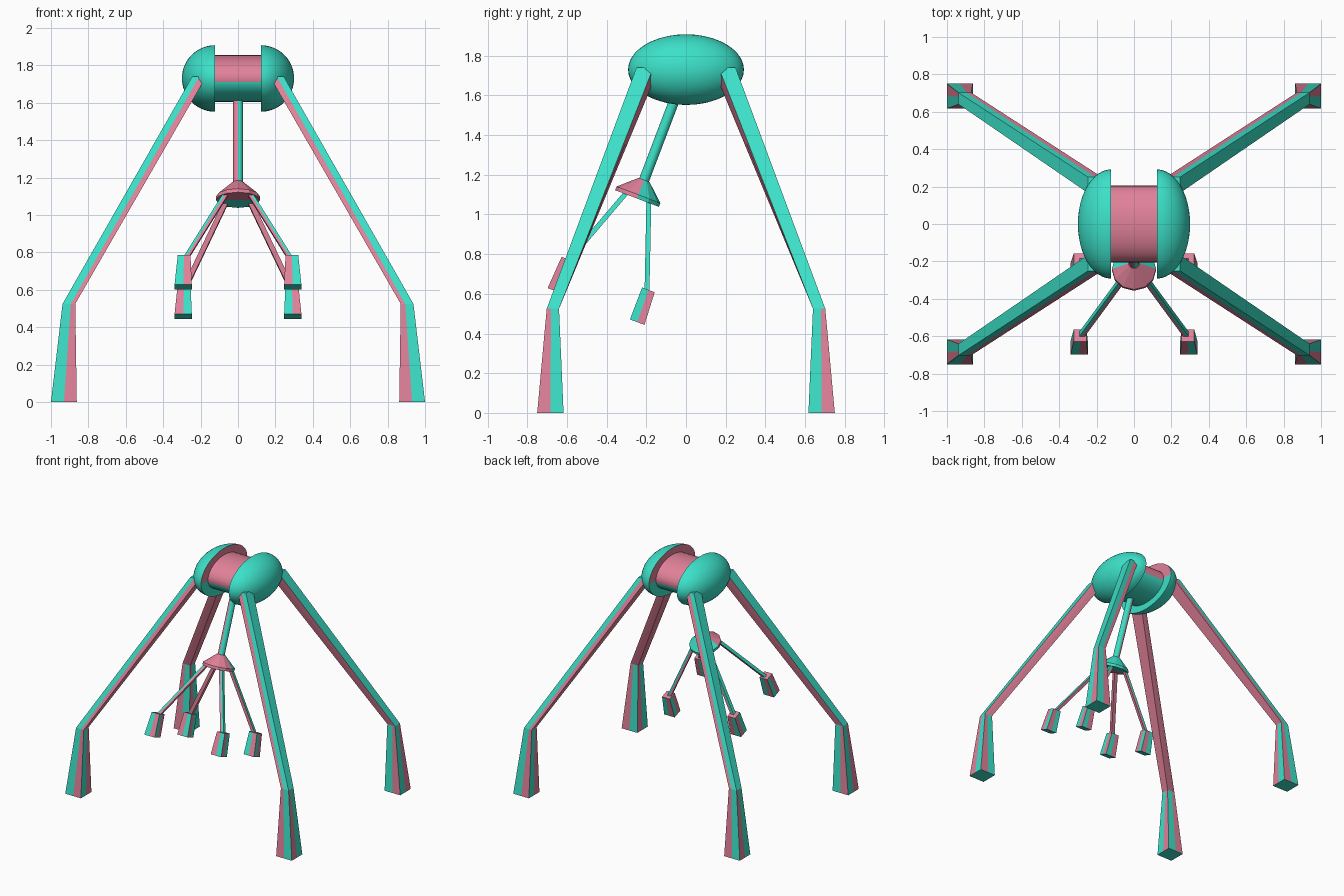
import bpy, bmesh, math
from mathutils import Matrix

if "Cube" in bpy.data.objects:
    bpy.data.objects.remove(bpy.data.objects["Cube"])

HEAD_Z = 1.73


def material(name, rgb):
    m = bpy.data.materials.new(name)
    m.diffuse_color = (*rgb, 1)
    m.use_nodes = True
    m.node_tree.nodes["Principled BSDF"].inputs["Base Color"].default_value = m.diffuse_color
    return m


MATS = [material("teal", (0.045, 0.75, 0.58)), material("pink", (0.75, 0.22, 0.32))]
TEAL, PINK = 0, 1


def finish(name, bm, matrix=None, smooth=False):
    bmesh.ops.recalc_face_normals(bm, faces=bm.faces[:])
    if matrix:
        bm.transform(matrix)
    me = bpy.data.meshes.new(name)
    bm.to_mesh(me)
    bm.free()
    for m in MATS:
        me.materials.append(m)
    ob = bpy.data.objects.new(name, me)
    bpy.context.collection.objects.link(ob)
    if smooth:
        bpy.ops.object.select_all(action='DESELECT')
        ob.select_set(True)
        bpy.context.view_layer.objects.active = ob
        bpy.ops.object.shade_smooth_by_angle(angle=math.radians(40))
    return ob


def ring(x0, x1, y0, y1, z, split=0.5, skew=0.0):
    """Square section with one split point on every side."""
    c = [(x0, y0), (x1, y0), (x1, y1), (x0, y1 + skew)]
    pts = []
    for i in range(4):
        a, b = c[i], c[(i + 1) % 4]
        pts += [(*a, z), (a[0] + (b[0] - a[0]) * split, a[1] + (b[1] - a[1]) * split, z)]
    return pts


def post(name, lower, upper, colours, sx, sy, matrix=None, cap=TEAL):
    """Loft between two rings, mirrored into one of the four corners."""
    bm = bmesh.new()
    lo, hi = ([bm.verts.new((x * sx, y * sy, z)) for x, y, z in r] for r in (lower, upper))
    for i in range(8):
        j = (i + 1) % 8
        bm.faces.new((lo[i], lo[j], hi[j], hi[i])).material_index = colours[i]
    bm.faces.new(lo).material_index = TEAL
    bm.faces.new(hi).material_index = cap
    finish(name, bm, matrix)


STRIPED = [PINK, TEAL] * 4
OUTER = [PINK, TEAL, TEAL, TEAL, PINK, PINK, PINK, PINK]
CORNERS = [(sx, sy, f"{'front' if sy > 0 else 'back'}_{'right' if sx > 0 else 'left'}")
           for sx in (1, -1) for sy in (1, -1)]

# Four support legs: tapered foot and long sloping beam
foot = ring(0.862, 1.0, -0.75, -0.617, 0)
knee = ring(0.87, 0.938, -0.702, -0.64, 0.525, 0.35)
top = ring(0.17, 0.245, -0.25, -0.165, 1.74, 0.5, 0.03)
for sx, sy, side in CORNERS:
    post(f"{side}_foot", foot, knee, STRIPED, sx, sy)
    post(f"{side}_leg", knee, top, OUTER, sx, sy)

# Head: two half-ellipsoid caps
for s, side in ((1, "right"), (-1, "left")):
    bm = bmesh.new()
    bmesh.ops.create_uvsphere(bm, u_segments=40, v_segments=24, radius=1,
                              matrix=Matrix.Rotation(math.pi / 2, 4, 'Y'))
    bmesh.ops.bisect_plane(bm, geom=bm.verts[:] + bm.edges[:] + bm.faces[:], dist=1e-5,
                           plane_co=(0, 0, 0), plane_no=(1, 0, 0), clear_inner=True)
    bmesh.ops.holes_fill(bm, edges=[e for e in bm.edges if e.is_boundary])
    bmesh.ops.bisect_plane(bm, geom=bm.verts[:] + bm.edges[:] + bm.faces[:], dist=1e-5,
                           plane_co=(0, 0, 0), plane_no=(0, 0, 1))
    for f in bm.faces:
        c = f.calc_center_median()
        flat = all(abs(v.co.x) < 1e-4 for v in f.verts)
        f.material_index = PINK if flat and c.z > 0 else TEAL
    finish(f"{side}_head_cap", bm,
           Matrix.Translation((s * 0.122, 0, HEAD_Z)) @ Matrix.Diagonal((s * 0.178, 0.292, 0.178, 1)),
           True)
    if s < 0:
        bpy.data.objects["left_head_cap"].data.flip_normals()

# Head: oval drum between the caps, pink above and teal below
bm = bmesh.new()
bmesh.ops.create_cone(bm, cap_ends=True, segments=40, radius1=1, radius2=1, depth=2,
                      matrix=Matrix.Rotation(math.pi / 2, 4, 'Y'))
for f in bm.faces:
    f.material_index = PINK if f.calc_center_median().z > -0.1 else TEAL
finish("head_drum", bm,
       Matrix.Translation((0, 0, HEAD_Z)) @ Matrix.Diagonal((0.13, 0.205, 0.125, 1)), True)

# Everything below hangs from the head and is swung to the front
SWING = Matrix.Translation((0, 0, HEAD_Z)) @ Matrix.Rotation(math.radians(-20.8), 4, 'X')


def hanging_cone(name, r_low, r_high, z_low, z_high, sides, axis, smooth=False):
    bm = bmesh.new()
    bmesh.ops.create_cone(bm, cap_ends=True, segments=sides, radius1=r_low, radius2=r_high,
                          depth=z_high - z_low,
                          matrix=Matrix.Translation((0, 0, (z_low + z_high) / 2)))
    # cut the end discs through the middle so that each half takes its colour
    no = [0, 0, 0]
    no[axis] = 1
    bmesh.ops.bisect_plane(bm, geom=bm.verts[:] + bm.edges[:] + bm.faces[:], dist=1e-5,
                           plane_co=(0, 0, 0), plane_no=no)
    for f in bm.faces:
        f.material_index = TEAL if f.calc_center_median()[axis] > 0 else PINK
    finish(name, bm, SWING, smooth)


hanging_cone("swing_arm", 0.026, 0.026, -0.62, -0.02, 16, 0, True)
hanging_cone("hub_cone", 0.118, 0.03, -0.675, -0.595, 12, 1)
hanging_cone("hub_rim", 0.118, 0.118, -0.695, -0.675, 12, 1)


def square(x, y, hx, hy, z):
    return ring(x - hx, x + hx, y - hy, y + hy, z)


# Four thin arms, each with a tapered gondola
for sx, sy, side in CORNERS:
    post(f"{side}_gondola_arm", square(0.285, -0.215, 0.015, 0.013, -1.12),
         square(0.065, -0.06, 0.015, 0.013, -0.685), OUTER, sx, sy, SWING)
    post(f"{side}_gondola", square(0.293, -0.222, 0.046, 0.039, -1.277),
         square(0.288, -0.217, 0.034, 0.034, -1.105), STRIPED, sx, sy, SWING, PINK)
